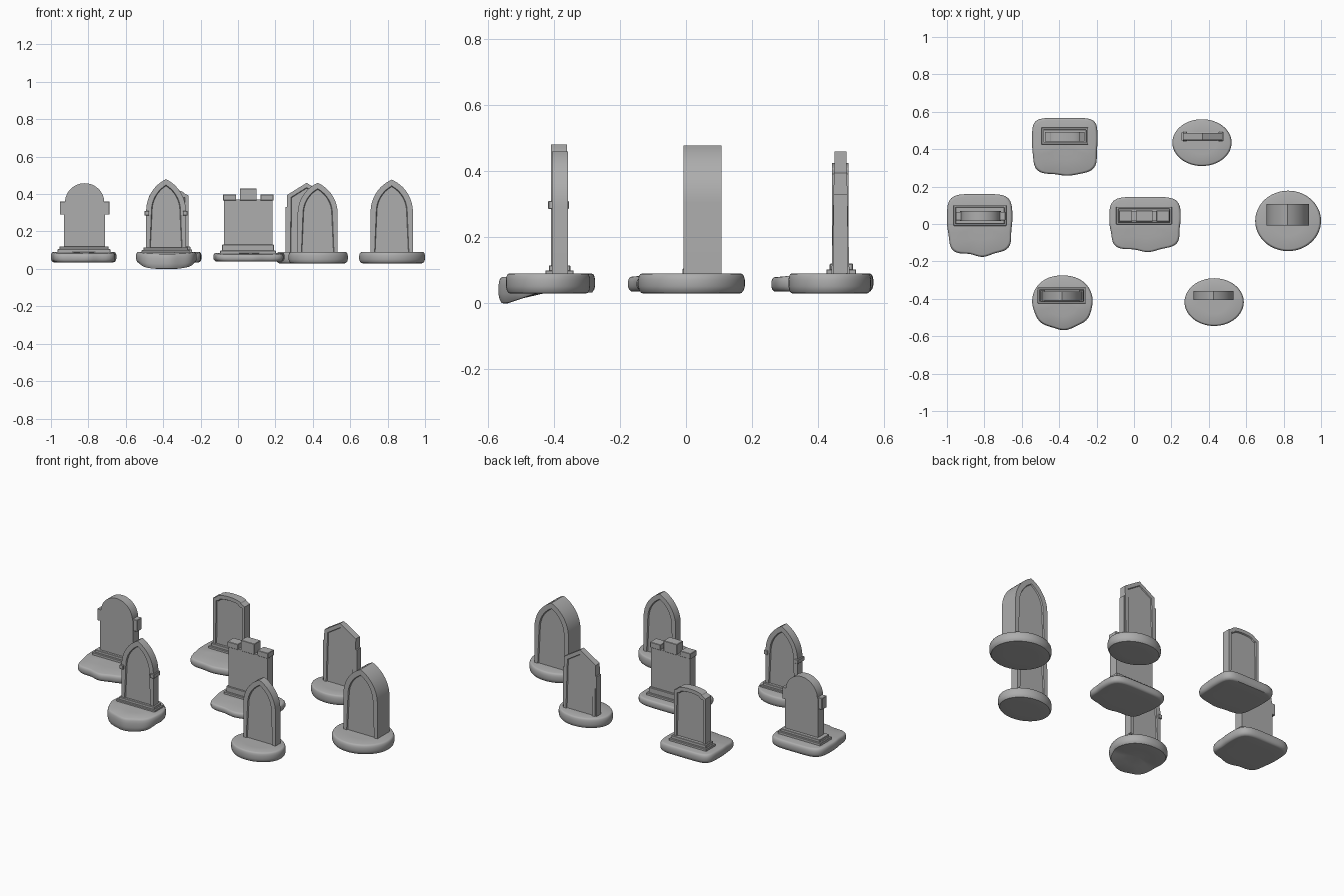
import bpy, bmesh, math
from mathutils import Vector

if "Cube" in bpy.data.objects:
    bpy.data.objects.remove(bpy.data.objects["Cube"])

stone = bpy.data.materials.new("dark_stone")
stone.diffuse_color = (0.42, 0.42, 0.42, 1)
stone.use_nodes = True
stone.node_tree.nodes["Principled BSDF"].inputs["Base Color"].default_value = stone.diffuse_color


def finish(bm, name, angle=35):
    bmesh.ops.recalc_face_normals(bm, faces=bm.faces)
    me = bpy.data.meshes.new(name)
    bm.to_mesh(me)
    bm.free()
    me.materials.append(stone)
    ob = bpy.data.objects.new(name, me)
    bpy.context.collection.objects.link(ob)
    bpy.ops.object.select_all(action='DESELECT')
    ob.select_set(True)
    bpy.context.view_layer.objects.active = ob
    bpy.ops.object.shade_smooth_by_angle(angle=math.radians(angle))
    return ob


def box(name, x0, x1, y0, y1, z0, z1, bevel=0.002):
    bm = bmesh.new()
    bmesh.ops.create_cube(bm, size=1)
    for v in bm.verts:
        v.co = Vector(((x0 + x1) / 2 + v.co.x * (x1 - x0),
                       (y0 + y1) / 2 + v.co.y * (y1 - y0),
                       (z0 + z1) / 2 + v.co.z * (z1 - z0)))
    if bevel:
        bmesh.ops.bevel(bm, geom=bm.edges[:], offset=bevel, segments=1, affect='EDGES')
    return finish(bm, name, 20)


def mound(name, x0, x1, y0, y1, z0=0.03, z1=0.09, power=2.0, wobble=0.0, droop=0.0, dip=0.0):
    """Rounded disc of earth; power squares the outline, droop and dip lower the front."""
    cx, cy, rx, ry = (x0 + x1) / 2, (y0 + y1) / 2, (x1 - x0) / 2, (y1 - y0) / 2
    h, n = z1 - z0, 64
    rings = [(0.0, 0), (0.5, 0), (0.9, 0), (0.94, 0.02), (0.98, 0.16), (1, 0.36),
             (1, 0.68), (0.985, 0.86), (0.96, 0.97), (0.93, 1), (0.5, 1), (0.0, 1)]
    bm = bmesh.new()
    loops = []
    for s, t in rings:
        ring = []
        for i in range(n if s else 1):
            a = 2 * math.pi * i / n
            c, sn = math.cos(a), math.sin(a)
            p = power if sn > 0 else 2 + (power - 2) * 0.4
            r = (abs(c) ** p + abs(sn) ** p) ** (-1 / p)
            # the outline wobbles along the front only
            r *= 1 - wobble * (0.5 + 0.5 * math.sin(7 * a + 2.6)) * max(0, 0.3 - sn)
            u, w = r * c * s, r * sn * s
            front = max(0, -w - 0.15) / 0.85
            z = z0 + t * h - droop * front * t - dip * min(1, front * 1.3) * (1 - t)
            ring.append(bm.verts.new((cx + rx * u, cy + ry * w, z)))
        loops.append(ring)
    for A, B in zip(loops, loops[1:]):
        for i in range(n):
            j = (i + 1) % n
            if len(A) == 1:
                bm.faces.new((A[0], B[j], B[i]))
            elif len(B) == 1:
                bm.faces.new((A[i], A[j], B[0]))
            else:
                bm.faces.new((A[i], A[j], B[j], B[i]))
    return finish(bm, name, 40)


def slab(name, cx, y0, y1, half, taper=1.0, panel=0.0):
    """Upright stone from its right-hand outline (dx, z), mirrored about cx."""
    left = [(-x, z) for x, z in reversed(half) if x > 1e-6]
    outline = half + left
    bm = bmesh.new()
    front = bm.faces.new([bm.verts.new((cx + x, y0, z)) for x, z in outline])
    ext = bmesh.ops.extrude_face_region(bm, geom=[front], use_keep_orig=True)
    bmesh.ops.translate(bm, vec=(0, y1 - y0, 0),
                        verts=[g for g in ext['geom'] if isinstance(g, bmesh.types.BMVert)])
    bmesh.ops.recalc_face_normals(bm, faces=bm.faces)
    faces = [f for f in bm.faces if abs(f.normal.y) > 0.9]
    if panel:
        # recessed panel on the front and back
        bmesh.ops.inset_individual(bm, faces=faces, thickness=panel, depth=0)
        bmesh.ops.inset_individual(bm, faces=faces, thickness=0.004, depth=-0.007)
    zs = [z for x, z in outline]
    ym = (y0 + y1) / 2
    for v in bm.verts:
        k = (v.co.z - min(zs)) / (max(zs) - min(zs))
        v.co.y = ym + (v.co.y - ym) * (1 + (taper - 1) * k)
    return finish(bm, name, 30)


def pointed(a, z0, spring, top, n=12):
    h = top - spring
    R = (a * a + h * h) / (2 * a)
    end = math.asin(min(1, h / R))
    pts = [(a - R + R * math.cos(end * i / n), spring + R * math.sin(end * i / n)) for i in range(n)]
    return [(a, z0)] + pts + [(0, top)]


def rounded(a, spring, top, n=12):
    return [(a * math.cos(math.pi / 2 * i / n), spring + (top - spring) * math.sin(math.pi / 2 * i / n))
            for i in range(n)] + [(0, top)]


def plinth(name, x0, x1, y0, y1, z0, zm, z1, step=0.01):
    box(name + "_lower_step", x0, x1, y0, y1, z0, zm)
    box(name + "_upper_step", x0 + step, x1 - step, y0 + step, y1 - step, zm - 0.005, z1)


# left stone: round top with side blocks
mound("left_mound", -1.0, -0.65, -0.176, 0.16, 0.035, 0.09, 5, 0.07, 0.01)
plinth("left_plinth", -0.965, -0.683, -0.01, 0.10, 0.07, 0.105, 0.12)
slab("left_headstone", -0.82, 0.015, 0.07, [(0.11, 0.10), (0.11, 0.35)] + rounded(0.105, 0.355, 0.458))
for s in (-1, 1):
    box("left_side_block", -0.82 + s * 0.117 - 0.016, -0.82 + s * 0.117 + 0.016, 0.02, 0.065, 0.29, 0.36)

# front left stone: pointed arch with small side brackets
mound("front_left_mound", -0.545, -0.22, -0.568, -0.275, 0.032, 0.09, 2.2, 0.04, 0.012, 0.032)
plinth("front_left_plinth", -0.515, -0.258, -0.425, -0.34, 0.07, 0.10, 0.115)
slab("front_left_headstone", -0.385, -0.408, -0.36, pointed(0.106, 0.09, 0.31, 0.48), panel=0.028)
for s in (-1, 1):
    box("front_left_bracket", -0.385 + s * 0.102 - 0.012, -0.385 + s * 0.102 + 0.012, -0.417, -0.354, 0.285, 0.31)

# back left stone: shallow arched top with cut shoulders
mound("back_left_mound", -0.545, -0.195, 0.258, 0.567, 0.035, 0.09, 6, 0.04, 0.012)
plinth("back_left_plinth", -0.495, -0.245, 0.425, 0.515, 0.07, 0.103, 0.12)
slab("back_left_headstone", -0.37, 0.442, 0.492,
     [(0.105, 0.10), (0.105, 0.392), (0.085, 0.402)] + rounded(0.08, 0.405, 0.425, 6), panel=0.022)

# centre stone: square with ears and a centre block
mound("centre_mound", -0.132, 0.25, -0.15, 0.145, 0.04, 0.085, 5, 0.07, 0.01)
plinth("centre_plinth", -0.095, 0.202, -0.002, 0.092, 0.065, 0.098, 0.13)
slab("centre_headstone", 0.055, 0.015, 0.07, [(0.13, 0.11), (0.13, 0.37)])
for s in (-1, 1):
    x = 0.055 + s * 0.1
    box("centre_ear", x - 0.035, x + 0.035, 0.013, 0.072, 0.365, 0.398)
box("centre_top_block", 0.01, 0.10, 0.013, 0.072, 0.365, 0.43)

# back right stone: gabled and tapering, with side strips
mound("back_right_mound", 0.205, 0.522, 0.31, 0.56)
slab("back_right_headstone", 0.367, 0.44, 0.495, [(0.105, 0.07), (0.105, 0.395), (0, 0.46)],
     taper=0.65, panel=0.025)
for s in (-1, 1):
    box("back_right_side_strip", 0.367 + s * 0.102 - 0.011, 0.367 + s * 0.102 + 0.011, 0.447, 0.488, 0.08, 0.33, 0)

# front right and right stones: plain pointed arches
mound("front_right_mound", 0.27, 0.587, -0.545, -0.29)
slab("front_right_headstone", 0.426, -0.405, -0.357, pointed(0.107, 0.065, 0.295, 0.46), panel=0.028)
mound("right_mound", 0.648, 1.0, -0.145, 0.178)
slab("right_headstone", 0.822, -0.008, 0.108, pointed(0.113, 0.065, 0.305, 0.477), panel=0.03)
